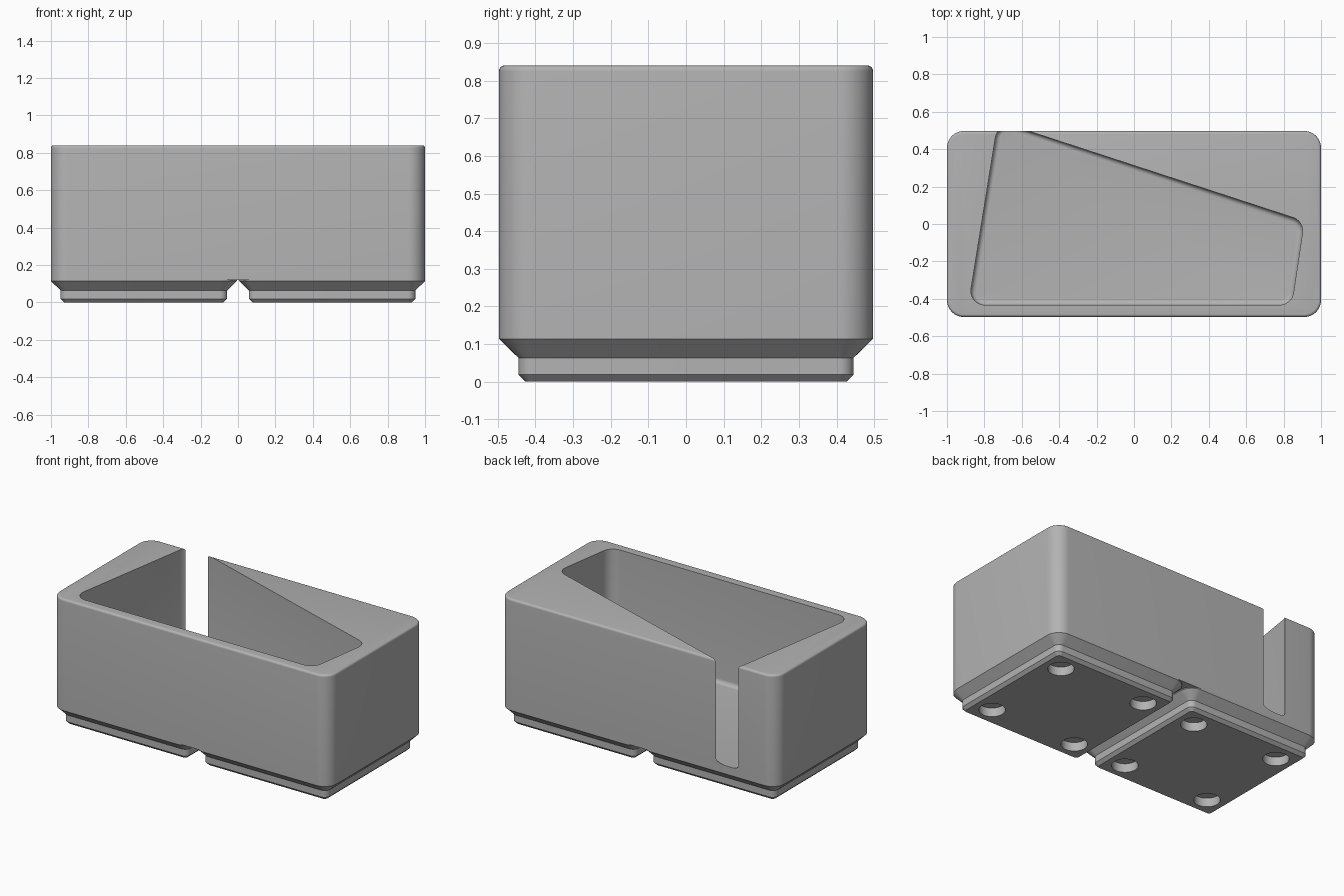
import bpy, bmesh, math
from mathutils import Vector

if "Cube" in bpy.data.objects:
    bpy.data.objects.remove(bpy.data.objects["Cube"])

grey = bpy.data.materials.new("plain grey")
grey.diffuse_color = (0.45, 0.45, 0.45, 1)
grey.use_nodes = True
grey.node_tree.nodes["Principled BSDF"].inputs["Base Color"].default_value = grey.diffuse_color


def corner_centres(corners, r):
    """Centres of the rounding arcs of a convex counter-clockwise outline."""
    out = []
    for i, c in enumerate(corners):
        p = Vector(c)
        u = (Vector(corners[i - 1]) - p).normalized()
        v = (Vector(corners[(i + 1) % len(corners)]) - p).normalized()
        half = u.angle(v) / 2
        out.append(p + (u + v).normalized() * r / math.sin(half))
    return out


def ring(centres, r, steps=10):
    """Outline that runs at distance r around the centres."""
    pts, n = [], len(centres)
    for i, c in enumerate(centres):
        d0, d1 = c - centres[i - 1], centres[(i + 1) % n] - c
        a0 = math.atan2(d0.y, d0.x) - math.pi / 2
        a1 = math.atan2(d1.y, d1.x) - math.pi / 2
        sweep = (a1 - a0) % (2 * math.pi)
        for k in range(steps + 1):
            a = a0 + sweep * k / steps
            pts.append((c.x + r * math.cos(a), c.y + r * math.sin(a)))
    return pts


def loft(name, centres, levels):
    """Closed solid through (radius, height) levels."""
    bm = bmesh.new()
    rows = [[bm.verts.new((x, y, z)) for x, y in ring(centres, r)] for r, z in levels]
    n = len(rows[0])
    for a, b in zip(rows, rows[1:]):
        for i in range(n):
            j = (i + 1) % n
            bm.faces.new((a[i], a[j], b[j], b[i]))
    bm.faces.new(rows[0][::-1])
    bm.faces.new(rows[-1])
    me = bpy.data.meshes.new(name)
    bm.to_mesh(me)
    bm.free()
    me.materials.append(grey)
    ob = bpy.data.objects.new(name, me)
    bpy.context.collection.objects.link(ob)
    return ob


def activate(ob):
    bpy.ops.object.select_all(action='DESELECT')
    ob.select_set(True)
    bpy.context.view_layer.objects.active = ob


def cut(ob, cutter):
    """Subtract the cutter and remove it."""
    activate(ob)
    m = ob.modifiers.new("cut", 'BOOLEAN')
    m.operation, m.solver, m.object = 'DIFFERENCE', 'EXACT', cutter
    bpy.ops.object.modifier_apply(modifier=m.name)
    bpy.data.objects.remove(cutter)


def smooth(ob):
    activate(ob)
    bpy.ops.object.shade_smooth_by_angle(angle=math.radians(30))


def rect(cx, hx, hy):
    return [Vector((cx + sx * hx, sy * hy)) for sx, sy in ((-1, -1), (1, -1), (1, 1), (-1, 1))]


def quarter(f, steps=6):
    return [f(math.pi / 2 * k / steps) for k in range(steps + 1)]


# Body block with a rounded top rim
RIM = 0.015
TOP = 0.84
body = loft("bin_body", rect(0, 0.91, 0.407),
            [(0.09, 0.12)] + quarter(lambda a: (0.09 - RIM + RIM * math.cos(a),
                                                TOP - RIM + RIM * math.sin(a))))

# Tapered pocket, filleted at the floor, breaking out through the back wall
R, FIL, FLOOR = 0.075, 0.027, 0.168
pocket = corner_centres([(-0.885, -0.433), (0.843, -0.433), (0.91, 0.015), (-0.727, 0.55)], R)
cutter = loft("pocket_cutter", pocket,
              quarter(lambda a: (R - FIL + FIL * math.sin(a),
                                 FLOOR + FIL - FIL * math.cos(a))) + [(R, 1.0)])
cut(body, cutter)
smooth(body)

# Two stepped feet, each with four round magnet holes
for side, label in ((-1, "left"), (1, "right")):
    cx = side * 0.503
    foot = loft(label + "_foot", rect(cx, 0.407, 0.407),
                [(0.019, 0), (0.038, 0.019), (0.038, 0.063), (0.09, 0.114), (0.09, 0.12)])
    for sx in (-1, 1):
        for sy in (-1, 1):
            bpy.ops.mesh.primitive_cylinder_add(vertices=40, radius=0.077, depth=0.114,
                                                location=(cx + sx * 0.311, sy * 0.311, 0))
            cut(foot, bpy.context.object)
    smooth(foot)
